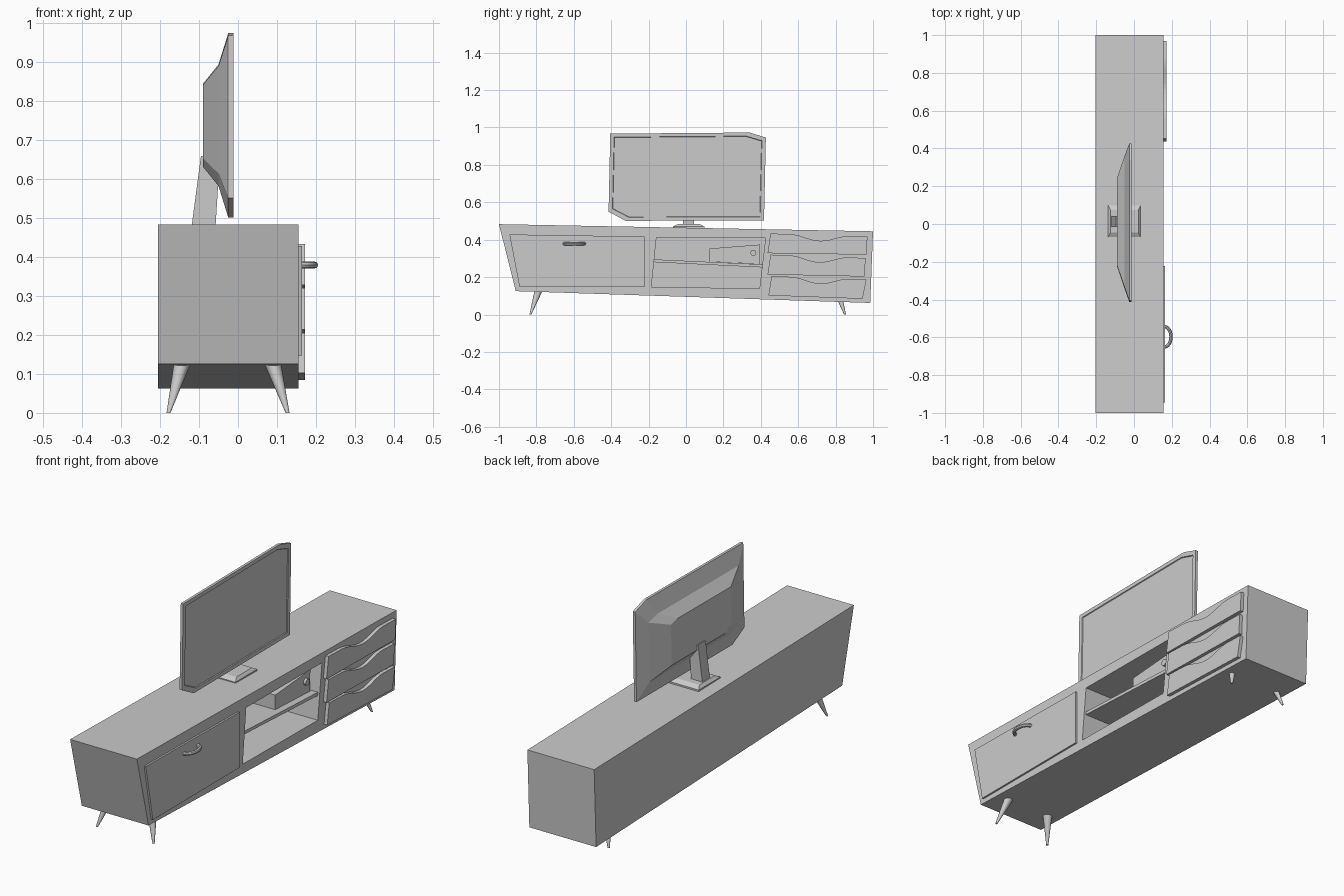
import bpy, bmesh, math
from mathutils import Vector

if "Cube" in bpy.data.objects:
    bpy.data.objects.remove(bpy.data.objects["Cube"])


def finish(name, bm):
    bmesh.ops.recalc_face_normals(bm, faces=bm.faces[:])
    me = bpy.data.meshes.new(name)
    bm.to_mesh(me)
    bm.free()
    ob = bpy.data.objects.new(name, me)
    bpy.context.collection.objects.link(ob)
    return ob


def loft(name, rings):
    """Skin a list of closed 3D rings, with both ends capped."""
    bm = bmesh.new()
    rows = [[bm.verts.new(p) for p in r] for r in rings]
    n = len(rows[0])
    for a, b in zip(rows, rows[1:]):
        for i in range(n):
            j = (i + 1) % n
            bm.faces.new((a[i], a[j], b[j], b[i]))
    bm.faces.new(rows[0])
    bm.faces.new(rows[-1])
    return finish(name, bm)


def prism(name, yz, x0, x1):
    return loft(name, [[(x, y, z) for y, z in yz] for x in (x0, x1)])


def select_only(ob):
    bpy.ops.object.select_all(action='DESELECT')
    ob.select_set(True)
    bpy.context.view_layer.objects.active = ob


def smooth(ob):
    select_only(ob)
    bpy.ops.object.shade_smooth_by_angle(angle=math.radians(40))


# Skewed cabinet body with an open compartment
cabinet = prism("cabinet_body", [(-1, .483), (1, .445), (.985, .062), (-.91, .125)], -.205, .155)
cutter = prism("opening_cutter", [(-.158, .412), (.425, .408), (.393, .14), (-.185, .147)], -.185, .3)
cutter.hide_render = True
mod = cabinet.modifiers.new("opening", 'BOOLEAN')
mod.object = cutter
mod.solver = 'EXACT'
select_only(cabinet)
bpy.ops.object.modifier_apply(modifier="opening")
bpy.data.objects.remove(cutter)

# Shelf inside the opening
prism("shelf", [(-.172, .295), (.412, .268), (.41, .252), (-.174, .28)], -.19, .145)

# Player on the shelf with a knob
prism("player_box", [(.126, .353), (.397, .374), (.393, .27), (.126, .282)], -.06, .112)
knob_ring = [(.36 + .016 * math.cos(i * math.pi / 8), .33 + .016 * math.sin(i * math.pi / 8)) for i in range(16)]
smooth(prism("player_knob", knob_ring, .11, .124))

# Door
prism("door", [(-.944, .428), (-.222, .417), (-.222, .147), (-.89, .147)], .15, .164)

# Arched door handle
curve = bpy.data.curves.new("handle_path", 'CURVE')
curve.dimensions = '3D'
curve.bevel_depth = .009
curve.bevel_resolution = 2
curve.use_fill_caps = True
spline = curve.splines.new('POLY')
spline.points.add(12)
for i, p in enumerate(spline.points):
    a = math.pi * i / 12
    p.co = (.16 + .036 * math.sin(a), -.597 - .054 * math.cos(a), .379, 1)
handle = bpy.data.objects.new("door_handle", curve)
bpy.context.collection.objects.link(handle)
select_only(handle)
bpy.ops.object.convert(target='MESH')
smooth(bpy.context.object)


# Drawer fronts with a scooped finger grip in the top edge
def drawer(name, tl, tr, br, bl):
    tl, tr = Vector(tl), Vector(tr)
    top = [tl]
    for i in range(13):
        t = i / 12
        p = tl.lerp(tr, .2 + .62 * t)
        p.y -= .031 * (.5 - .5 * math.cos(2 * math.pi * t))
        top.append(p)
    top.append(tr)
    prism(name, [tuple(p) for p in top] + [br, bl], .153, .172)


drawer("top_drawer", (.452, .433), (.97, .417), (.965, .32), (.436, .328))
drawer("middle_drawer", (.452, .32), (.96, .302), (.955, .203), (.436, .214))
drawer("bottom_drawer", (.457, .205), (.965, .188), (.944, .084), (.441, .102))

# Splayed tapered legs
for side, yb, yt in (("left", -.832, -.79), ("right", .85, .81)):
    for row, xb, xt in (("back", -.178, -.144), ("front", .127, .09)):
        rings = []
        for x, y, z, r in ((xb, yb, 0, .005), (xt, yt, .122, .021)):
            rings.append([(x + r * math.cos(i * math.pi / 6), y + r * math.sin(i * math.pi / 6), z)
                          for i in range(12)])
        smooth(loft(f"{row}_{side}_leg", rings))

# Television: six-sided outline stepped towards the back, recessed screen
outline = [(-.405, .967), (.34, .973), (.427, .946), (.417, .503), (-.323, .501), (-.414, .55)]


def ring(x, sy, sz, cy=.006, cz=.737):
    return [(x, cy + (y - .006) * sy, cz + (z - .737) * sz) for y, z in outline]


loft("television", [ring(-.09, .555, .45, .01), ring(-.05, .835, .66, .008), ring(-.025, 1, 1),
                    ring(-.012, 1, 1), ring(-.012, .95, .92), ring(-.016, .945, .91)])

# Stand neck and bevelled base plate
neck = [(-.12, .47), (-.058, .47), (-.05, .6), (-.08, .655), (-.095, .658)]
loft("stand_neck", [[(x, y, z) for x, z in neck] for y in (-.015, .043)])
loft("stand_base", [[(x0, y0, z), (x1, y0, z), (x1, y1, z), (x0, y1, z)] for x0, x1, y0, y1, z in
                    ((-.137, .035, -.07, .098, .458), (-.137, .035, -.07, .098, .47),
                     (-.125, .023, -.045, .075, .483))])
